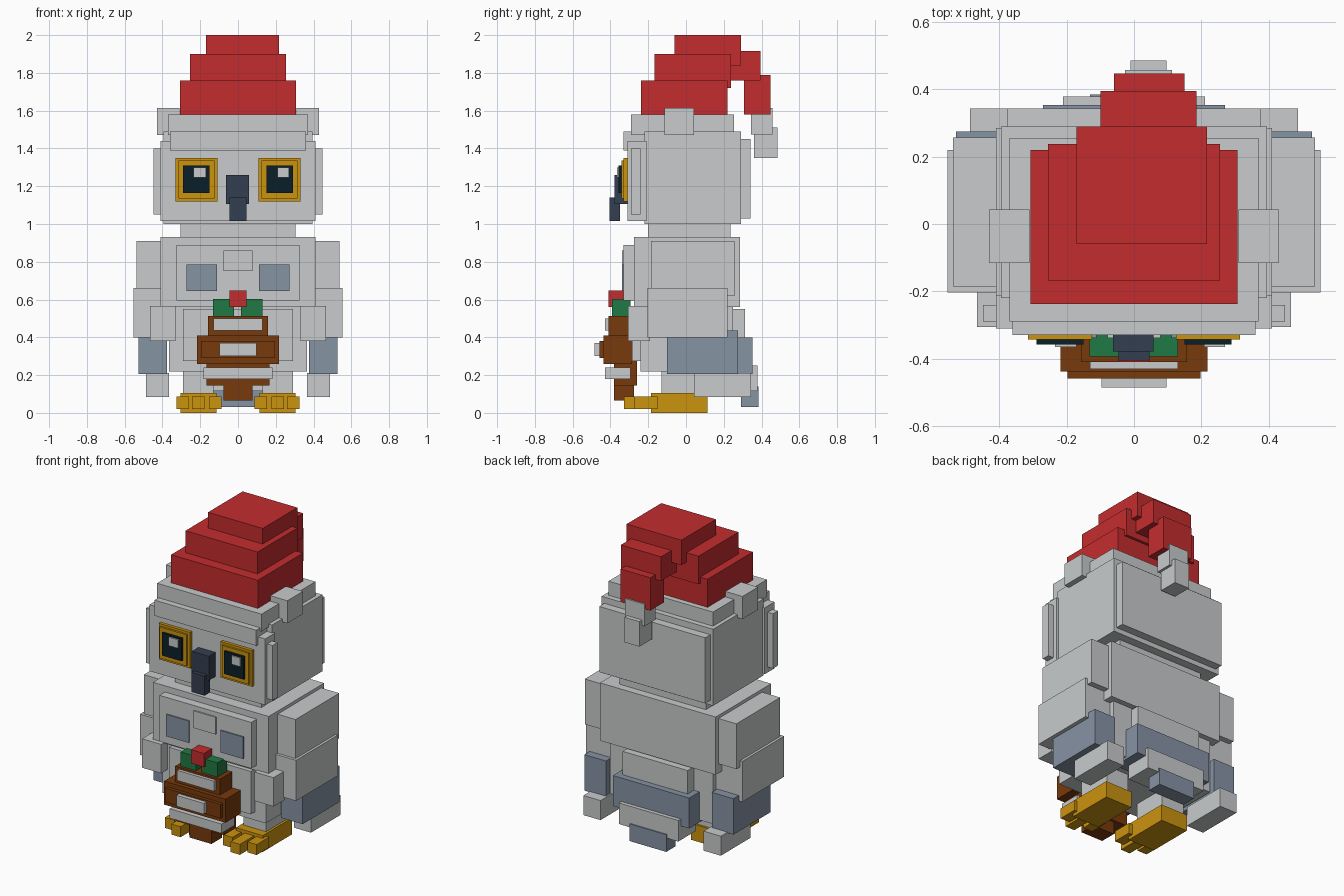
import bpy, bmesh

if "Cube" in bpy.data.objects:
    bpy.data.objects.remove(bpy.data.objects["Cube"])


def mat(name, hexcol):
    m = bpy.data.materials.new(name)
    c = [int(hexcol[i:i + 2], 16) / 255 for i in (0, 2, 4)]
    lin = [v / 12.92 if v <= 0.04045 else ((v + 0.055) / 1.055) ** 2.4 for v in c]
    m.diffuse_color = (*lin, 1)
    m.use_nodes = True
    m.node_tree.nodes["Principled BSDF"].inputs["Base Color"].default_value = m.diffuse_color
    return m


GREY = mat("pale_grey", "C8CBCC")
BLUE = mat("slate_blue", "8693A4")
RED = mat("hat_red", "C42C2E")
GOLD = mat("gold", "CB930F")
BLACK = mat("eye_black", "0B1F29")
BEAK = mat("beak_navy", "343F51")
BROWN = mat("brown", "773A0C")
GREEN = mat("leaf_green", "207943")


def box(name, m, x, y, z):
    """Axis-aligned block from (min, max) pairs."""
    bm = bmesh.new()
    bmesh.ops.create_cube(bm, size=1)
    for v in bm.verts:
        v.co = [r[0] if c < 0 else r[1] for c, r in zip(v.co, (x, y, z))]
    me = bpy.data.meshes.new(name)
    bm.to_mesh(me)
    bm.free()
    me.materials.append(m)
    ob = bpy.data.objects.new(name, me)
    bpy.context.collection.objects.link(ob)
    return ob


def mid(name, m, hx, y, z):
    """Block centred on x."""
    box(name, m, (-hx, hx), y, z)


def pair(name, m, x, y, z):
    """Left and right mirrored blocks."""
    box(name + "_right", m, x, y, z)
    box(name + "_left", m, (-x[1], -x[0]), y, z)


# Hat with folded tip and bobble
mid("hat_lower", RED, .307, (-.238, .22), (1.58, 1.76))
mid("hat_middle", RED, .255, (-.167, .237), (1.72, 1.9))
box("hat_top", RED, (-.17, .217), (-.06, .29), (1.84, 2.0))
box("hat_fold", RED, (-.1, .185), (.23, .395), (1.76, 1.915))
box("hat_tip", RED, (-.06, .15), (.308, .447), (1.58, 1.79))
box("bobble_upper", GREY, (-.027, .113), (.345, .457), (1.475, 1.615))
box("bobble_lower", GREY, (-.01, .097), (.36, .485), (1.35, 1.51))

# Head
mid("hat_brim", GREY, .37, (-.29, .255), (1.47, 1.58))
mid("head", GREY, .395, (-.22, .29), (1.0, 1.49))
mid("face", GREY, .41, (-.31, -.21), (1.015, 1.44))
mid("forehead", GREY, .36, (-.33, -.2), (1.39, 1.49))
mid("head_back", GREY, .375, (.27, .342), (1.03, 1.45))
pair("cheek", GREY, (.38, .448), (-.29, -.24), (1.05, 1.4))
pair("ear_tuft", GREY, (.31, .43), (-.115, .043), (1.47, 1.615))

# Eyes
pair("eye_rim", GOLD, (.108, .33), (-.33, -.3), (1.12, 1.35))
pair("eye_ring", GOLD, (.125, .315), (-.342, -.32), (1.135, 1.335))
pair("eye", BLACK, (.15, .29), (-.357, -.33), (1.165, 1.31))
box("eye_glint_left", GREY, (-.235, -.17), (-.365, -.356), (1.245, 1.3))
box("eye_glint_right", GREY, (.208, .27), (-.365, -.356), (1.245, 1.3))

# Beak
box("beak_upper", BEAK, (-.063, .058), (-.378, -.3), (1.105, 1.26))
mid("beak_lower", BEAK, .046, (-.405, -.35), (1.015, 1.14))

# Body
mid("neck", GREY, .305, (-.2, .235), (.9, 1.03))
mid("upper_body", GREY, .41, (-.275, .285), (.56, .93))
mid("lower_body", GREY, .365, (-.24, .25), (.22, .6))
mid("belly", GREY, .29, (-.285, -.2), (.275, .55))
mid("chest", GREY, .325, (-.33, -.25), (.595, .89))
pair("chest_patch", BLUE, (.112, .272), (-.338, -.329), (.645, .785))
mid("chest_spot", GREY, .078, (-.338, -.329), (.75, .86))

# Wings
pair("wing_upper", GREY, (.38, .537), (-.185, .257), (.62, .91))
pair("wing_middle", GREY, (.36, .553), (-.203, .22), (.4, .66))
pair("wing_lower", BLUE, (.375, .528), (-.1, .275), (.205, .435))
pair("wing_tip", GREY, (.365, .487), (.043, .343), (.085, .21))
pair("hand", GREY, (.33, .466), (-.306, -.19), (.38, .565))

# Tail, stepped down the back
mid("back_feathers", GREY, .23, (.2, .312), (.38, .55))
mid("tail_upper", BLUE, .27, (.15, .353), (.205, .4))
mid("tail_middle", GREY, .21, (.2, .378), (.115, .25))
mid("tail_tip", BLUE, .13, (.29, .385), (.03, .14))

# Legs and feet
pair("leg", GREY, (.13, .29), (-.13, .1), (.1, .28))
pair("foot", GOLD, (.115, .305), (-.185, .113), (0, .105))
for i, (x, y) in enumerate(((.12, -.275), (.21, -.328), (.292, -.275))):
    pair(f"toe_{i}", GOLD, (x - .033, x + .033), (y, -.15), (.02, .087))

# Pudding held in front
mid("pudding_top", BROWN, .158, (-.41, -.28), (.4, .512))
mid("pudding_middle", BROWN, .218, (-.437, -.285), (.26, .41))
mid("pudding_front", BROWN, .197, (-.458, -.42), (.29, .38))
mid("pudding_lower", BROWN, .167, (-.38, -.26), (.145, .275))
mid("pudding_base", BROWN, .078, (-.38, -.275), (.065, .155))
mid("icing_top", GREY, .13, (-.43, -.4), (.435, .5))
mid("icing_middle", GREY, .097, (-.485, -.45), (.3, .37))
mid("icing_lower", GREY, .183, (-.43, -.295), (.18, .24))

# Holly
box("leaf_left", GREEN, (-.132, -.022), (-.393, -.295), (.512, .603))
box("leaf_right", GREEN, (.017, .13), (-.393, -.295), (.512, .603))
mid("berry", RED, .046, (-.41, -.33), (.56, .647))
